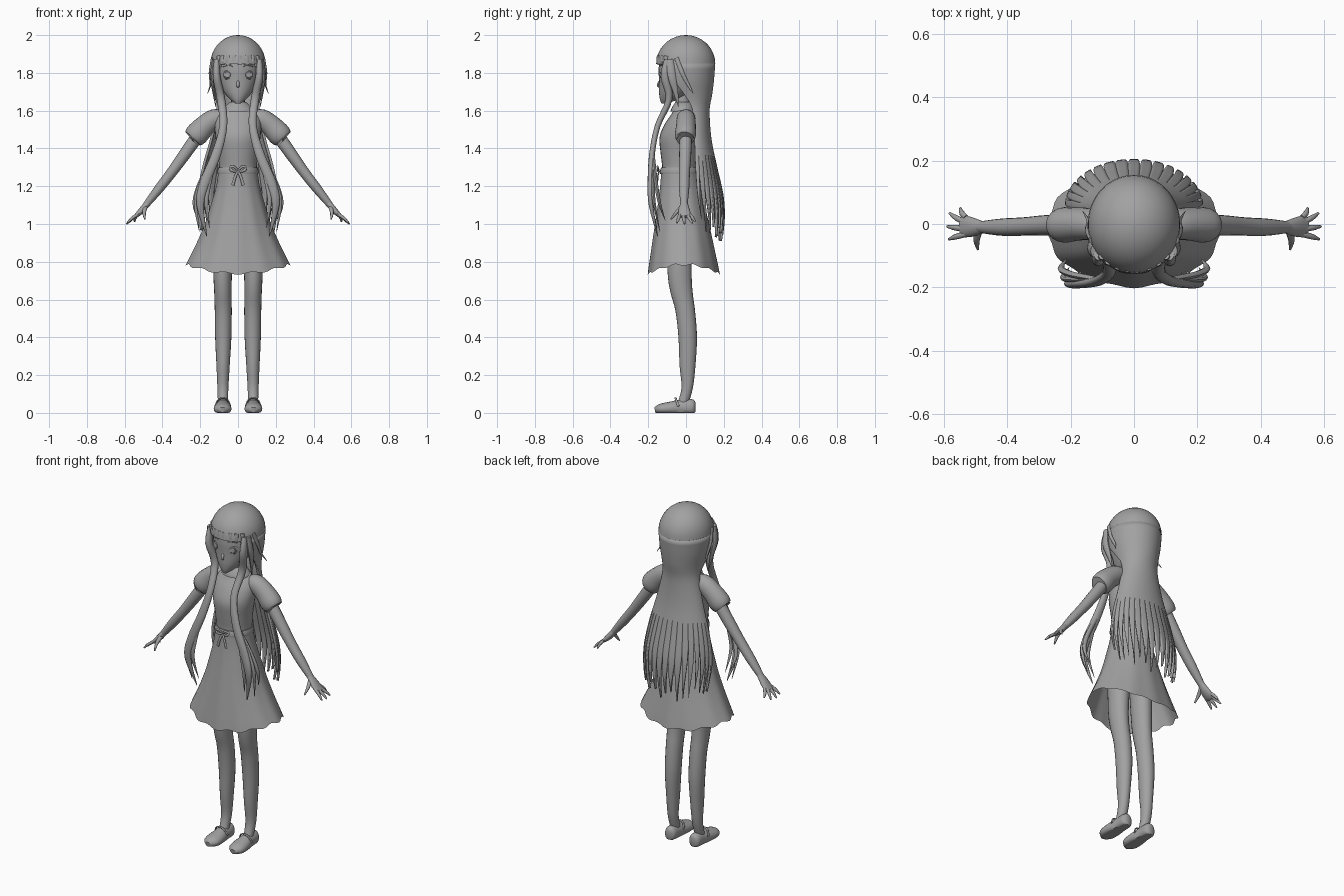
import bpy, bmesh, math, random
from mathutils import Vector

random.seed(4)
grey = bpy.data.materials.new("soft_grey")
grey.diffuse_color = (0.36, 0.36, 0.36, 1)


def finish(name, bm):
    bmesh.ops.recalc_face_normals(bm, faces=bm.faces)
    me = bpy.data.meshes.new(name)
    bm.to_mesh(me)
    bm.free()
    me.materials.append(grey)
    ob = bpy.data.objects.new(name, me)
    bpy.context.collection.objects.link(ob)
    return ob


def smooth_rows(rows, k):
    """Catmull-Rom interpolation of rows of numbers."""
    out = []
    for i in range(len(rows) - 1):
        a, b, c, d = rows[max(i - 1, 0)], rows[i], rows[i + 1], rows[min(i + 2, len(rows) - 1)]
        for j in range(k):
            t = j / k
            out.append([0.5 * (2 * q + (r - p) * t + (2 * p - 5 * q + 4 * r - s) * t * t
                               + (3 * q - p - 3 * r + s) * t ** 3) for p, q, r, s in zip(a, b, c, d)])
    return out + [list(rows[-1])]


def sweep(name, rows, n=12, k=4, side=(1, 0, 0), flat=False, caps=True, floor=None, warp=None):
    """Rows are x, y, z, half width along side, half depth."""
    rows = smooth_rows(rows, k)
    bm = bmesh.new()
    rings = []
    for i, (x, y, z, w, d) in enumerate(rows):
        a, b = rows[max(i - 1, 0)], rows[min(i + 1, len(rows) - 1)]
        T = Vector((0, 0, 1)) if flat else (Vector(b[:3]) - Vector(a[:3])).normalized()
        S = Vector(side)
        S = (S - T * S.dot(T)).normalized()
        U = T.cross(S)
        ring = []
        for j in range(n):
            an = 2 * math.pi * j / n
            p = Vector((x, y, z)) + S * max(w, .001) * math.cos(an) + U * max(d, .001) * math.sin(an)
            if floor is not None:
                p.z = max(p.z, floor)
            if warp:
                p = warp(p, an, i / (len(rows) - 1))
            ring.append(bm.verts.new(p))
        rings.append(ring)
    for r, q in zip(rings, rings[1:]):
        for j in range(n):
            bm.faces.new((r[j], r[(j + 1) % n], q[(j + 1) % n], q[j]))
    if caps:
        bm.faces.new(rings[0])
        bm.faces.new(rings[-1])
    return finish(name, bm)


def stack(name, levels, **kw):
    """Horizontal sections: height, half width, front y, back y."""
    rows = [(0, (f + b) / 2, z, w, (b - f) / 2) for z, w, f, b in levels]
    return sweep(name, rows, flat=True, **kw)


# Head with pointed chin, nose and neck
stack("head", [(1.637, .012, -.130, -.105), (1.66, .042, -.138, -.04), (1.70, .077, -.143, .03),
               (1.76, .108, -.143, .09), (1.82, .119, -.145, .11), (1.90, .115, -.138, .12)], n=28)
sweep("nose", [(0, -.136, 1.765, .004, .003), (0, -.148, 1.735, .009, .007), (0, -.138, 1.722, .004, .003)], n=8)
stack("neck", [(1.52, .05, -.06, .035), (1.60, .037, -.055, .022), (1.72, .037, -.06, .02)], n=16)

# Dress bodice, collar, belt
stack("bodice", [(1.26, .104, -.132, .062), (1.30, .10, -.126, .056), (1.38, .107, -.135, .06),
                 (1.46, .119, -.14, .066), (1.53, .124, -.112, .066), (1.58, .112, -.078, .056),
                 (1.615, .07, -.06, .04), (1.635, .042, -.052, .028)], n=28)
stack("collar", [(1.595, .085, -.082, .046), (1.61, .082, -.078, .045), (1.645, .043, -.057, .03)], n=24, k=2)
stack("belt", [(1.265, .108, -.137, .067), (1.28, .109, -.138, .068), (1.30, .104, -.132, .061)], n=28, k=2)


# Flared skirt with soft folds and a curved hem, open below
def folds(p, an, t):
    s = 1 + .018 * t * math.cos(12 * an)
    drop = t ** 3 * (.048 * math.sin(an) ** 2 + .006 * math.cos(12 * an))
    return Vector((p.x * s, p.y * (s - .018 * t), p.z - drop))


stack("skirt", [(1.28, .104, -.131, .06), (1.20, .115, -.137, .075), (1.10, .143, -.15, .10),
                (1.0, .174, -.166, .125), (.90, .217, -.183, .15), (.785, .274, -.203, .18)],
      n=72, caps=False, warp=folds)

# Waist bow
for s in (1, -1):
    sweep("bow_loop", [(s * .002, -.142, 1.285, .003, .006), (s * .022, -.152, 1.303, .004, .007),
                       (s * .042, -.148, 1.298, .004, .007), (s * .03, -.15, 1.282, .004, .007),
                       (s * .002, -.142, 1.28, .003, .006)], n=8, side=(0, 1, 0))
    sweep("bow_tail", [(0, -.142, 1.28, .005, .004), (s * .015, -.15, 1.25, .007, .004),
                       (s * .028, -.15, 1.205, .008, .003)], n=8)

for s in (1, -1):
    # Eyes: thin rim and slightly raised iris
    for nm, r, y, dep in (("eye_rim", .027, -.127, .004), ("eye_iris", .02, -.131, .004)):
        eye = sweep(nm, [(0, -dep, 0, r * .8, r * .75), (0, dep, 0, r, r)], n=20, k=1)
        eye.location = (s * .055, y, 1.79)
        eye.rotation_euler = (0, 0, s * .28)
    sweep("eyebrow", [(s * .03, -.141, 1.835, .003, .003), (s * .055, -.133, 1.84, .003, .003),
                      (s * .08, -.117, 1.832, .002, .002)], n=6, side=(0, 1, 0))

    # Puff sleeve
    sweep("sleeve", [(s * .085, 0, 1.555, .045, .045), (s * .125, 0, 1.555, .05, .053),
                     (s * .175, 0, 1.52, .052, .057), (s * .218, -.003, 1.475, .056, .062),
                     (s * .24, -.005, 1.452, .047, .052), (s * .236, -.005, 1.456, .034, .036)],
          n=20, side=(0, 1, 0))
    # Arm and hand
    sweep("arm", [(s * .19, 0, 1.50, .033, .035), (s * .28, -.004, 1.372, .032, .032),
                  (s * .35, -.008, 1.275, .029, .028), (s * .42, -.01, 1.185, .027, .025),
                  (s * .487, -.01, 1.10, .018, .017)], n=16, side=(0, 1, 0))
    sweep("palm", [(s * .475, -.01, 1.115, .018, .016), (s * .505, -.01, 1.078, .029, .017),
                   (s * .532, -.008, 1.05, .034, .013), (s * .548, -.008, 1.038, .03, .008)],
          n=14, side=(0, 1, 0))
    for y0, tip in ((.02, (.548, .05, 1.012)), (.004, (.582, .034, 1.004)),
                    (-.015, (.59, -.008, 1.0)), (-.032, (.585, -.048, 1.006))):
        x, y, z = tip
        sweep("finger", [(s * .53, y0, 1.052, .009, .009), (s * (x + .54) / 2, (y + y0) / 2, (z + 1.052) / 2, .009, .008),
                         (s * x, y, z, .004, .004)], n=8, side=(0, 1, 0))
    sweep("thumb", [(s * .49, -.022, 1.09, .012, .011), (s * .497, -.052, 1.06, .010, .009),
                    (s * .493, -.08, 1.025, .004, .004)], n=8, side=(1, 0, 0))

    # Leg
    sweep("leg", [(s * .08, -.02, .04, .026, .03), (s * .08, .006, .13, .029, .03),
                  (s * .079, .008, .25, .035, .042), (s * .078, .009, .40, .043, .049),
                  (s * .078, -.004, .54, .045, .052), (s * .08, -.024, .64, .046, .059),
                  (s * .081, -.034, .75, .05, .064), (s * .075, -.035, 1.0, .06, .07)],
          n=20, flat=True)
    # Flat shoe with strap and ankle edge
    sweep("shoe", [(s * .08, .05, .03, .014, .025), (s * .08, .035, .03, .033, .042),
                   (s * .08, -.02, .028, .036, .044), (s * .081, -.08, .024, .046, .036),
                   (s * .082, -.135, .02, .044, .028), (s * .082, -.165, .016, .016, .014)],
          n=20, floor=0)
    sweep("shoe_strap", [(s * .04, -.04, .035, .006, .004), (s * .055, -.052, .068, .006, .004),
                         (s * .08, -.055, .078, .006, .004), (s * .106, -.052, .068, .006, .004),
                         (s * .121, -.04, .035, .006, .004)], n=8, side=(0, 1, 0))

    # Long front locks, splitting into strands
    sweep("front_lock", [(s * .112, -.095, 1.87, .015, .02), (s * .113, -.11, 1.78, .02, .024),
                         (s * .09, -.09, 1.66, .022, .018), (s * .078, -.15, 1.52, .021, .015),
                         (s * .115, -.18, 1.37, .025, .015), (s * .175, -.188, 1.22, .026, .015),
                         (s * .20, -.185, 1.10, .02, .012), (s * .165, -.15, .935, .002, .002)], n=12)
    for dx, dy, zt in ((.025, .012, .96), (-.03, -.004, .98), (.032, .04, 1.02)):
        sweep("front_strand", [(s * .118, -.175, 1.37, .012, .009), (s * (.175 + dx * .7), -.183 + dy * .6, 1.22, .014, .01),
                               (s * (.198 + dx), -.18 + dy, 1.11, .011, .008),
                               (s * (.18 + dx), -.15 + dy, zt, .001, .001)], n=8)
    # Loose wisps beside the face
    sweep("wisp", [(s * .135, -.05, 1.88, .008, .012), (s * .148, -.02, 1.80, .007, .011),
                   (s * .145, .01, 1.74, .005, .008), (s * .162, .04, 1.69, .001, .001)], n=8)
    sweep("cheek_lock", [(s * .125, -.085, 1.87, .012, .02), (s * .136, -.075, 1.78, .012, .022),
                         (s * .128, -.055, 1.70, .008, .014), (s * .118, -.04, 1.62, .001, .001)], n=10)

# Hair cap
cap_levels = [(1.848 + .152 * math.sin(a), .146 * math.cos(a), -.158 * math.cos(a), .155 * math.cos(a))
              for a in [math.radians(d) for d in (0, 10, 20, 30, 40, 50, 60, 70, 80, 88)]]
stack("hair_cap", cap_levels, n=40, k=1)

# Fringe pieces along the brow
for x, zt in ((-.10, 1.83), (-.08, 1.845), (-.05, 1.84), (-.02, 1.85), (.01, 1.845), (.045, 1.842), (.075, 1.842), (.10, 1.835)):
    y = -.155 * math.sqrt(1 - (x / .146) ** 2)
    sweep("fringe", [(x, y + .012, 1.89, .012, .012), (x, y + .007, 1.86, .015, .009),
                     (x, y + .007, zt, .012, .005)], n=8, k=2)

# Back hair: height, half width, back y, front y, wrap beyond the sides (degrees)
profile = [(1.85, .146, .155, 0, 38), (1.76, .139, .148, 0, 26), (1.68, .122, .138, .012, 8),
           (1.60, .115, .125, .035, 0), (1.45, .148, .135, .045, 0), (1.30, .19, .166, .05, 0),
           (1.15, .217, .199, .055, 0), (1.02, .21, .205, .07, 0), (.88, .185, .188, .08, 0)]
table = smooth_rows(profile, 8)


def hair_point(u, z):
    for a, b in zip(table, table[1:]):
        if a[0] >= z >= b[0]:
            f = (a[0] - z) / (a[0] - b[0])
            _, w, back, front, wrap = [p + (q - p) * f for p, q in zip(a, b)]
            t = u * math.radians(90 + wrap)
            return Vector((w * math.sin(t), front + (back - front) * math.cos(t), z))


bm = bmesh.new()
locks = 17
for i in range(locks):
    mid = -1 + (2 * i + 1) / locks
    off = abs(mid)
    split = 1.30 - .12 * (1 - off) + random.uniform(-.05, .05)
    tip = .90 + .08 * off + random.uniform(-.015, .06)
    zs = [1.85 - (1.85 - 1.38) * j / 16 for j in range(17)]
    zs += [1.38 - (1.38 - tip) * j / 16 for j in range(1, 17)]
    grid = []
    for z in zs:
        t = max(0, min(1, (split - z) / (split - tip)))
        half = (1 - .985 * t ** 1.2) / locks
        grid.append([bm.verts.new(hair_point(mid + s * half, z)) for s in (-1, -.5, 0, .5, 1)])
    for r, q in zip(grid, grid[1:]):
        for j in range(4):
            bm.faces.new((r[j], r[j + 1], q[j + 1], q[j]))
bmesh.ops.remove_doubles(bm, verts=bm.verts, dist=.0002)
# Face the sheet outward before giving it thickness
hair = finish("back_hair", bm)
if sum(p.normal.y for p in hair.data.polygons) < 0:
    hair.data.flip_normals()
thick = hair.modifiers.new("thickness", "SOLIDIFY")
thick.thickness = .014
thick.offset = -1

# Smooth shading with sharp edges kept
for ob in bpy.context.scene.objects:
    ob.select_set(True)
    bpy.context.view_layer.objects.active = ob
bpy.ops.object.shade_smooth_by_angle(angle=math.radians(50))
